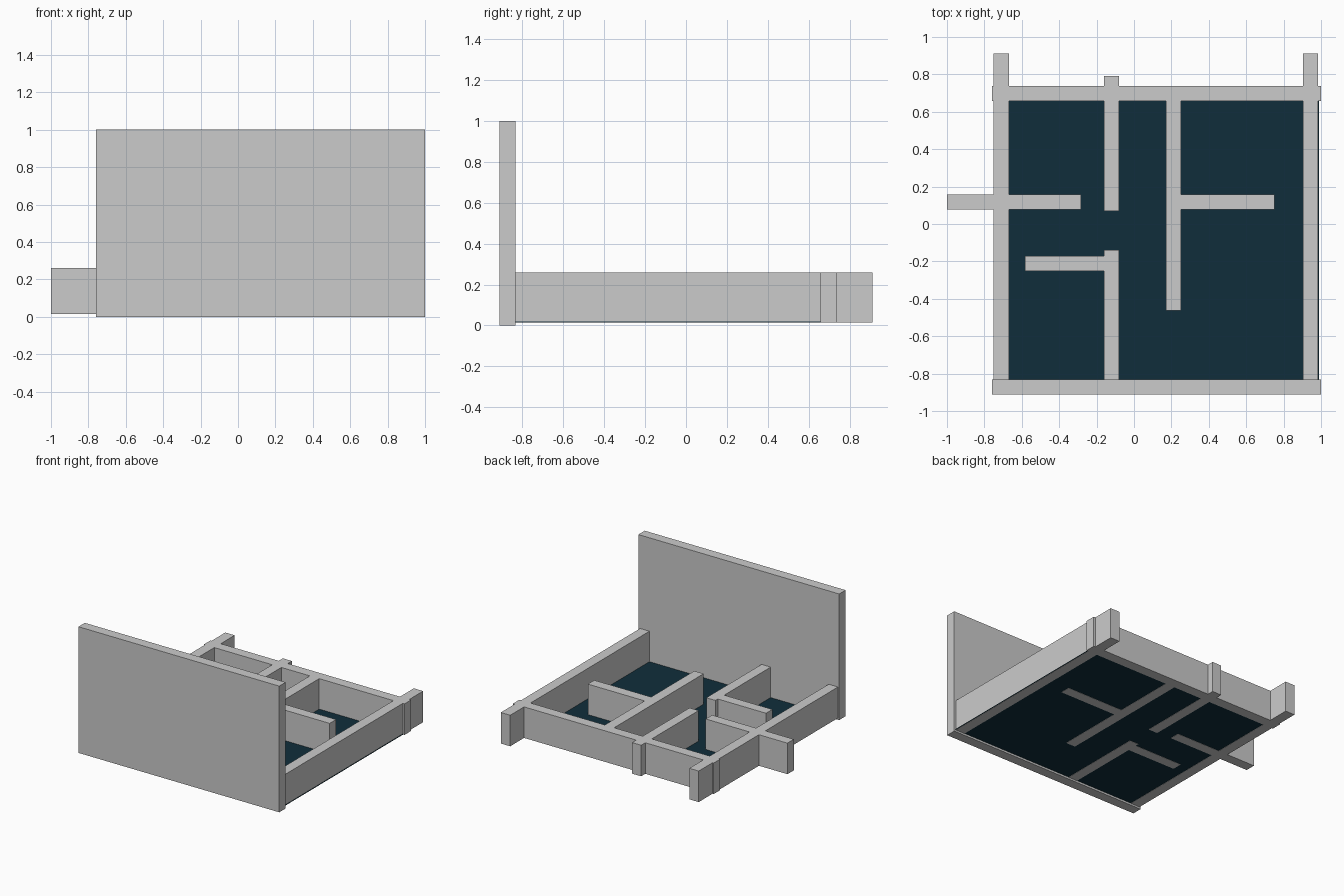
import bpy

if "Cube" in bpy.data.objects:
    bpy.data.objects.remove(bpy.data.objects["Cube"])


def material(name, rgb):
    m = bpy.data.materials.new(name)
    m.diffuse_color = (*rgb, 1.0)
    m.use_nodes = True
    m.node_tree.nodes["Principled BSDF"].inputs["Base Color"].default_value = m.diffuse_color
    return m


wall_grey = material("wall_grey", (0.60, 0.60, 0.60))
floor_blue = material("dark_blue_floor", (0.005, 0.027, 0.043))


def box(name, x0, x1, y0, y1, z0, z1, mat):
    v = [(x, y, z) for z in (z0, z1) for x, y in ((x0, y0), (x1, y0), (x1, y1), (x0, y1))]
    f = [(3, 2, 1, 0), (4, 5, 6, 7)]
    f += [(i, (i + 1) % 4, (i + 1) % 4 + 4, i + 4) for i in range(4)]
    mesh = bpy.data.meshes.new(name)
    mesh.from_pydata(v, [], f)
    mesh.materials.append(mat)
    ob = bpy.data.objects.new(name, mesh)
    bpy.context.collection.objects.link(ob)
    return ob


# Tall front wall
box("tall_front_wall", -0.76, 1.0, -0.912, -0.832, 0.0, 1.0, wall_grey)

# Low walls, all one height: name, x range, y range
LOW, HIGH = 0.014, 0.26
for name, x0, x1, y0, y1 in [
    ("left_wall", -0.75, -0.668, -0.832, 0.912),
    ("right_wall", 0.903, 0.985, -0.832, 0.912),
    ("back_wall", -0.76, 1.0, 0.657, 0.738),
    ("left_cross_wall", -1.0, -0.283, 0.077, 0.158),
    ("back_middle_wall", -0.16, -0.08, 0.07, 0.79),
    ("front_middle_wall", -0.16, -0.08, -0.832, -0.14),
    ("front_room_wall", -0.583, -0.16, -0.25, -0.17),
    ("hall_wall", 0.17, 0.252, -0.463, 0.657),
    ("right_room_wall", 0.252, 0.75, 0.077, 0.158),
]:
    box(name, x0, x1, y0, y1, LOW, HIGH, wall_grey)

# Thin floor plate, just above the underside of the walls
box("floor", -0.745, 0.99, -0.87, 0.70, 0.0155, 0.0185, floor_blue)
